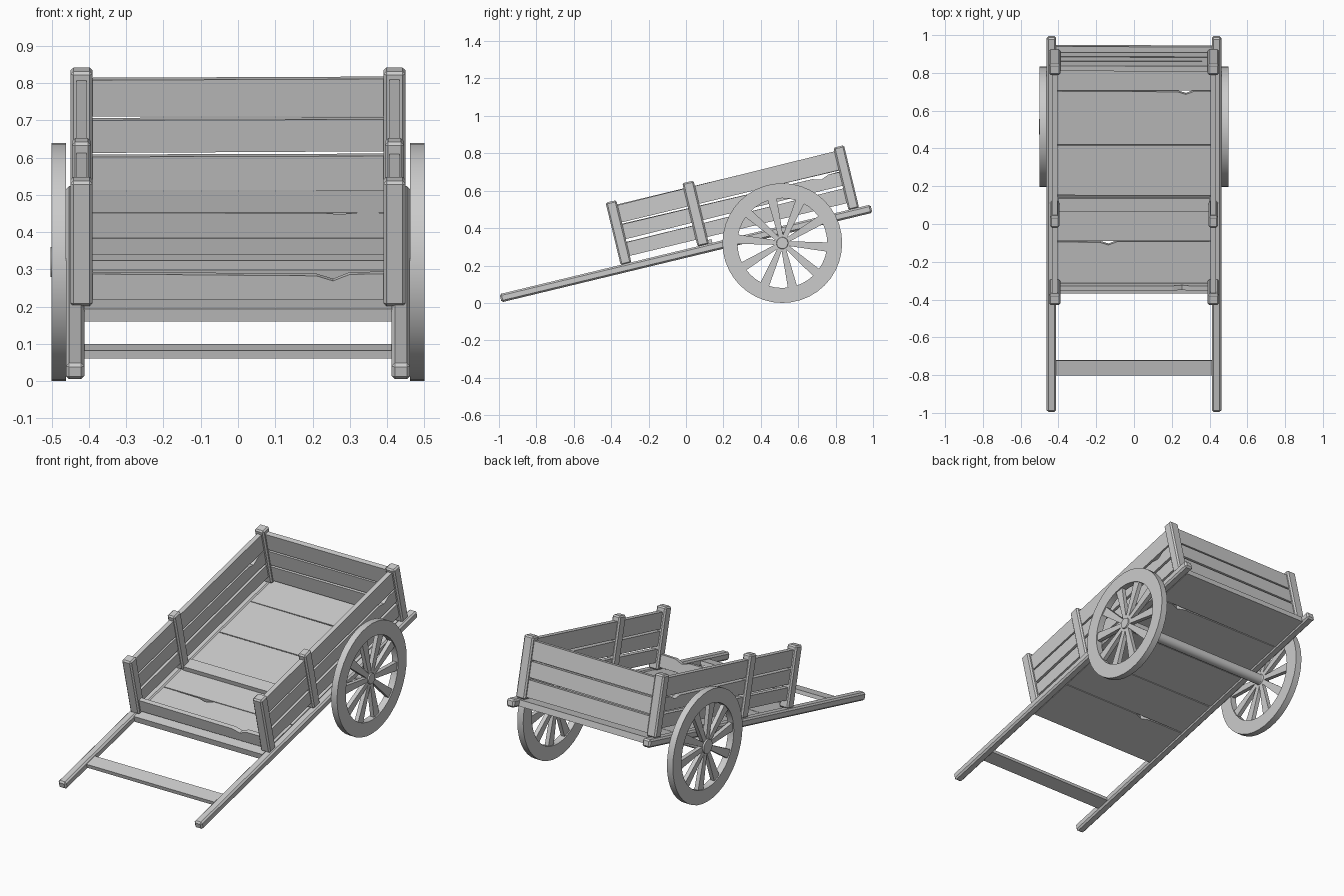
import bpy, bmesh, math, random
from mathutils import Matrix

if "Cube" in bpy.data.objects:
    bpy.data.objects.remove(bpy.data.objects["Cube"])

random.seed(4)
# Tilted frame of the cart body: x across, u along the shafts, w up from them
TILT = Matrix.Translation((0, 0, 0.264)) @ Matrix.Rotation(math.radians(13.57), 4, 'X')


def finish(name, bm, matrix, bevel=0.0, smooth=False):
    bmesh.ops.recalc_face_normals(bm, faces=bm.faces)
    me = bpy.data.meshes.new(name)
    bm.to_mesh(me)
    bm.free()
    ob = bpy.data.objects.new(name, me)
    bpy.context.collection.objects.link(ob)
    ob.matrix_world = matrix
    if smooth:
        for p in me.polygons:
            p.use_smooth = True
        me.set_sharp_from_angle(angle=math.radians(35))
    if bevel:
        m = ob.modifiers.new("bevel", 'BEVEL')
        m.width = bevel
        m.segments = 1
    return ob


def prism(name, outline, axis, lo, hi, matrix=TILT, bevel=0.0):
    """Extrude a 2D outline along axis 0/1/2; outline uses the other two axes."""
    bm = bmesh.new()
    rings = []
    for d in (lo, hi):
        ring = []
        for p in outline:
            co = list(p)
            co.insert(axis, d)
            ring.append(bm.verts.new(co))
        rings.append(ring)
    a, b = rings
    bm.faces.new(a)
    bm.faces.new(b)
    n = len(a)
    for i in range(n):
        bm.faces.new((a[i], a[(i + 1) % n], b[(i + 1) % n], b[i]))
    return finish(name, bm, matrix, bevel)


def rect(a0, a1, b0, b1, jitter=0.0, notch=None):
    """Board outline with slightly uneven edges and an optional chip in its upper edge."""
    j = lambda: random.uniform(-jitter, jitter)
    pts = [(a0, b0 + j()), (a1, b0 + j()), (a1, b1 + j())]
    if notch is not None:
        pts += [(notch + 0.06, b1), (notch + 0.015, b1 - 0.018), (notch - 0.03, b1 - 0.004)]
    return pts + [(a0, b1 + j())]


def lathe(name, profile, matrix, seg=32, closed=True):
    """Revolve an (x, radius) profile about the x axis."""
    bm = bmesh.new()
    rings = []
    for i in range(seg):
        t = 2 * math.pi * i / seg
        rings.append([bm.verts.new((x, r * math.cos(t), r * math.sin(t))) for x, r in profile])
    n = len(profile)
    for i in range(seg):
        a, b = rings[i], rings[(i + 1) % seg]
        for k in range(n if closed else n - 1):
            bm.faces.new((a[k], a[(k + 1) % n], b[(k + 1) % n], b[k]))
    if not closed:
        bm.faces.new([r[0] for r in rings])
        bm.faces.new([r[-1] for r in rings])
    return finish(name, bm, matrix, smooth=True)


def span(s, a, b):
    return sorted((s * a, s * b))


POSTS = {"front": (-0.354, -0.295, 0.39, 0.45, 0.365),
         "middle": (0.069, 0.131, 0.395, 0.445, 0.37),
         "rear": (0.899, 0.957, 0.39, 0.45, 0.365)}
ROWS = [(0.062, 0.138), (0.155, 0.232), (0.243, 0.34)]
AXLE_Y, AXLE_Z = 0.515, 0.32

for side, s in (("left", -1), ("right", 1)):
    # Long shafts
    x0, x1 = span(s, 0.412, 0.462)
    prism(side + "_shaft", rect(-1.02, 1.02, -0.022, 0.023), 0, x0, x1, bevel=0.009)
    # Corner and middle posts
    for name, (u0, u1, a, b, top) in POSTS.items():
        x0, x1 = span(s, a, b)
        prism(f"{side}_{name}_post", rect(u0, u1, 0.02, top), 0, x0, x1, bevel=0.008)
    # Side boards
    x0, x1 = span(s, 0.406, 0.434)
    for i, (w0, w1) in enumerate(ROWS):
        chip = 0.78 if i == 1 else None
        prism(f"{side}_side_board_{i + 1}", rect(-0.335, 0.94, w0, w1, 0.005, chip), 0, x0, x1)

    # Wheel: rim, hub and tapered spokes
    wheel = Matrix.Translation((s * 0.481, AXLE_Y, AXLE_Z))
    lathe(side + "_wheel_rim", [(-0.019, 0.24), (0.019, 0.24), (0.019, 0.32), (-0.019, 0.32)],
          wheel, 40)
    lathe(side + "_wheel_hub", [(-0.022, 0.04), (0.012, 0.04), (0.012, 0.032), (0.019, 0.03)],
          wheel, 20, closed=False)
    for k in range(10):
        turn = wheel @ Matrix.Rotation(math.radians(36 * k - 5), 4, 'X')
        prism(f"{side}_spoke_{k + 1}",
              [(0.025, -0.012), (0.245, -0.025), (0.245, 0.025), (0.025, 0.012)],
              0, -0.012, 0.012, turn)

# Axle
lathe("axle", [(-0.47, 0.03), (0.47, 0.03)], Matrix.Translation((0, AXLE_Y, AXLE_Z)), 16, closed=False)

# Floor planks, two with chipped edges
seams = [-0.375, -0.09, 0.158, 0.435, 0.73, 0.972]
chips = [None, None, None, None, None]
chips[0], chips[3] = -0.15, 0.26
for i in range(5):
    prism(f"floor_plank_{i + 1}",
          rect(-0.413, 0.413, seams[i] + 0.002, seams[i + 1] - 0.002, 0.0015, chips[i]),
          2, -0.017, 0.018)

# Raised slat across the floor, low front board, handle bar
prism("floor_slat", rect(-0.4, 0.4, 0.075, 0.15), 2, 0.017, 0.043)
prism("front_board", rect(-0.4, 0.4, 0.037, 0.105, 0.002, 0.24), 1, -0.338, -0.312)
prism("handle_bar", rect(-0.42, 0.42, -0.822, -0.742), 2, -0.011, 0.011)

# Tailboard planks
for i, (w0, w1) in enumerate([(0.036, 0.13), (0.139, 0.232), (0.242, 0.34)]):
    prism(f"tail_board_{i + 1}", rect(-0.405, 0.405, w0, w1, 0.004), 1, 0.914, 0.942)
